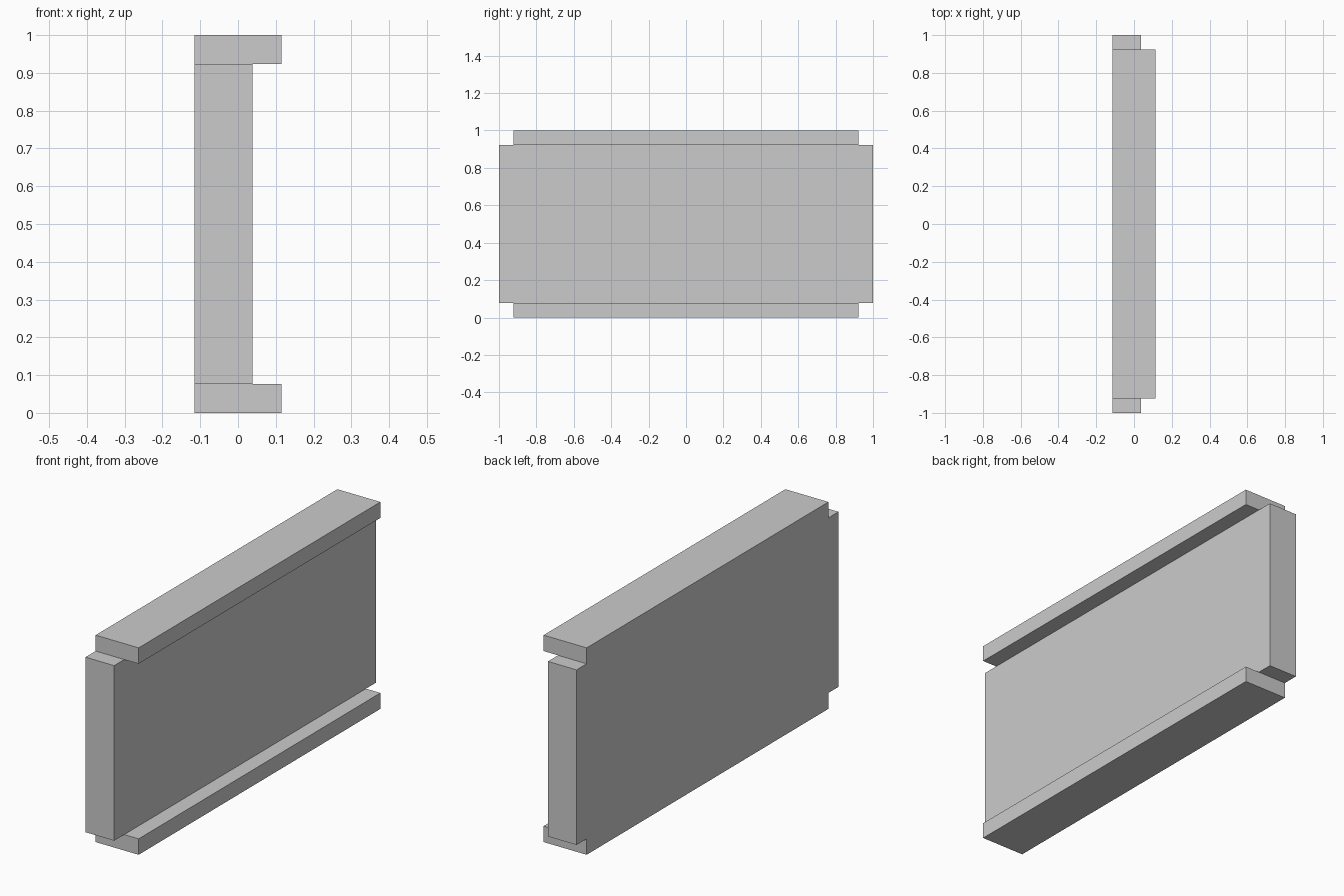
import bpy
import bmesh
from mathutils import Vector

cube = bpy.data.objects.get("Cube")
if cube:
    bpy.data.objects.remove(cube, do_unlink=True)

# Plain grey material
grey = bpy.data.materials.new("plain grey")
grey.use_nodes = True
colour = (0.6, 0.6, 0.6, 1)
grey.diffuse_color = colour
grey.node_tree.nodes["Principled BSDF"].inputs["Base Color"].default_value = colour

# Main dimensions
BACK, WEB, LIP = -0.115, 0.038, 0.115
HEIGHT, STEP, END = 1.0, 0.077, 1.0
BODY = END - STEP

bm = bmesh.new()


def extrude(faces, distance, keep):
    """Extrude faces along y and return the new end faces."""
    out = bmesh.ops.extrude_face_region(bm, geom=faces, use_keep_orig=keep)["geom"]
    moved = [g for g in out if isinstance(g, bmesh.types.BMVert)]
    bmesh.ops.translate(bm, verts=moved, vec=Vector((0, distance, 0)))
    return [g for g in out if isinstance(g, bmesh.types.BMFace)]


# Channel section: web between two flanges, sharing corners
low, high = STEP, HEIGHT - STEP
web_pts = [(BACK, low), (WEB, low), (WEB, high), (BACK, high)]
web_verts = [bm.verts.new((x, -BODY, z)) for x, z in web_pts]
bm.faces.new(web_verts)
for z, edge, a, b in ((0, low, 0, 1), (HEIGHT, high, 3, 2)):
    outer = [bm.verts.new((x, -BODY, h))
             for x, h in ((LIP, edge), (LIP, z), (BACK, z))]
    bm.faces.new([web_verts[a], web_verts[b]] + outer)

# Channel body
extrude(bm.faces[:], 2 * BODY, True)
bmesh.ops.recalc_face_normals(bm, faces=bm.faces[:])

# End tongues grow from the web faces
for side in (-1, 1):
    ends = [f for f in bm.faces
            if all(abs(v.co.y - side * BODY) < 1e-4 for v in f.verts)
            and len(f.verts) == 4]
    extrude(ends, side * STEP, False)
bmesh.ops.recalc_face_normals(bm, faces=bm.faces[:])

mesh = bpy.data.meshes.new("channel_panel")
bm.to_mesh(mesh)
bm.free()
mesh.materials.append(grey)
panel = bpy.data.objects.new("channel_panel", mesh)
bpy.context.collection.objects.link(panel)
